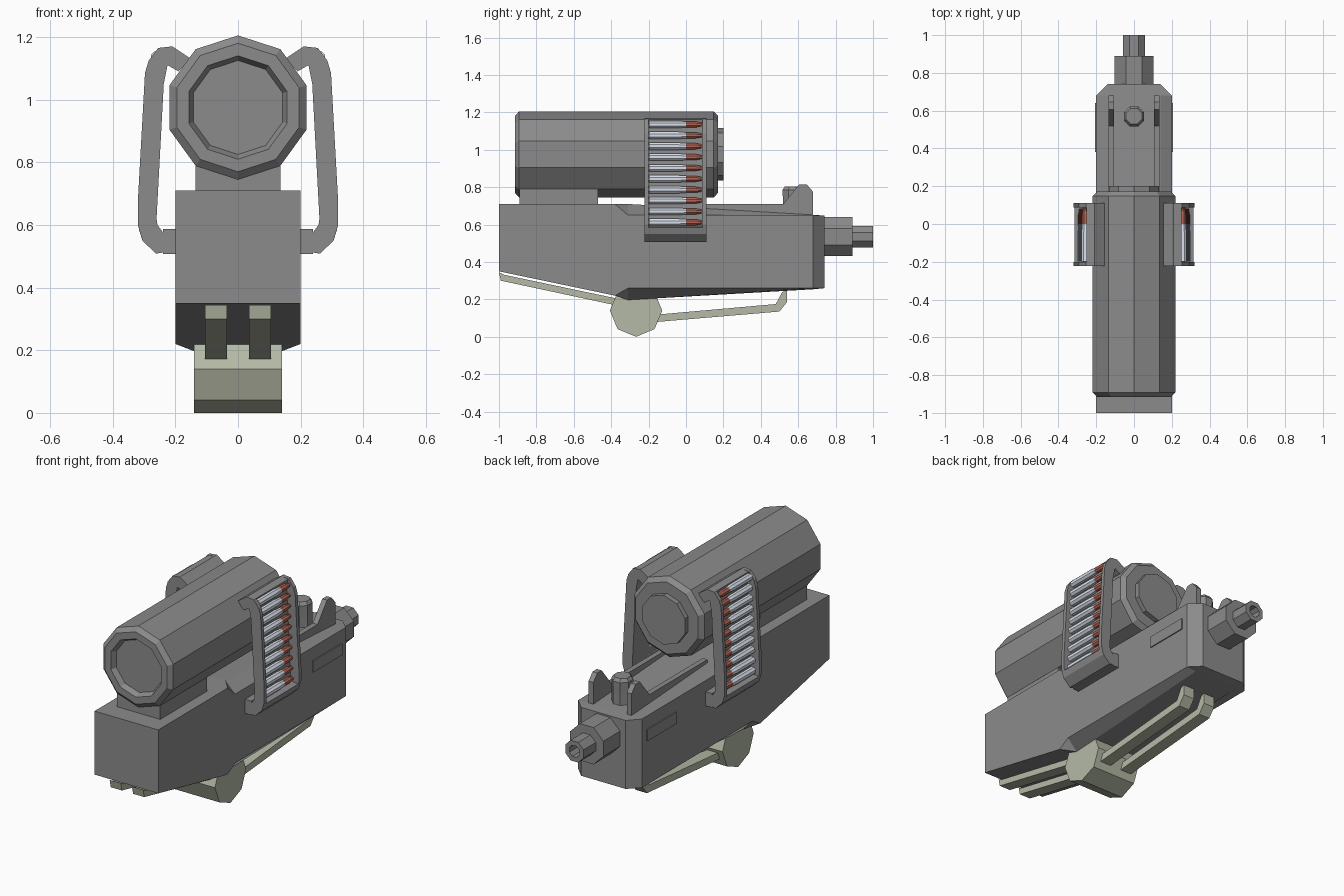
import bpy, bmesh
from math import sin, cos, pi

if "Cube" in bpy.data.objects:
    bpy.data.objects.remove(bpy.data.objects["Cube"])


def material(name, rgb):
    m = bpy.data.materials.new(name)
    m.diffuse_color = (*rgb, 1)
    m.use_nodes = True
    m.node_tree.nodes["Principled BSDF"].inputs["Base Color"].default_value = m.diffuse_color
    return m


GUNMETAL = material("gunmetal", (0.26, 0.26, 0.26))
SILVER = material("silver", (0.70, 0.75, 0.84))
RED = material("red", (0.46, 0.13, 0.09))
OLIVE = material("olive", (0.46, 0.49, 0.38))


def finish(name, bm, mat=GUNMETAL, mirror=False):
    bmesh.ops.remove_doubles(bm, verts=bm.verts, dist=1e-5)
    bmesh.ops.recalc_face_normals(bm, faces=bm.faces)
    me = bpy.data.meshes.new(name)
    bm.to_mesh(me)
    bm.free()
    ob = bpy.data.objects.new(name, me)
    bpy.context.collection.objects.link(ob)
    me.materials.append(mat)
    if mirror:
        ob.modifiers.new("mirror", 'MIRROR')
    return ob


def loft(name, rings, mat=GUNMETAL, mirror=False):
    """Skin a list of equal-length point rings and cap both ends."""
    bm = bmesh.new()
    vs = [[bm.verts.new(p) for p in ring] for ring in rings]
    n = len(vs[0])
    for a, b in zip(vs, vs[1:]):
        for i in range(n):
            j = (i + 1) % n
            bm.faces.new((a[i], a[j], b[j], b[i]))
    bm.faces.new(vs[0])
    bm.faces.new(vs[-1])
    return finish(name, bm, mat, mirror)


def side_prism(name, profile, x0, x1, mat=GUNMETAL, mirror=False):
    """Extrude a (y, z) profile along x."""
    return loft(name, [[(x, y, z) for y, z in profile] for x in (x0, x1)], mat, mirror)


def front_prism(name, profile, y0, y1):
    """Extrude an (x, z) profile along y, mirrored to both sides."""
    return loft(name, [[(x, y, z) for x, z in profile] for y in (y0, y1)], mirror=True)


def tube(name, steps, sides, x, z, turn=0.0, mat=GUNMETAL, mirror=False):
    """Faceted body along y from (radius, y) steps."""
    ang = [2 * pi * i / sides + turn for i in range(sides)]
    return loft(name, [[(x + r * sin(a), y, z + r * cos(a)) for a in ang]
                       for r, y in steps], mat, mirror)


def box(name, x0, x1, y0, y1, z0, z1, mirror=False):
    return side_prism(name, [(y0, z0), (y1, z0), (y1, z1), (y0, z1)], x0, x1, mirror=mirror)


# Main housing: y, half width, half width of top/bottom, bottom, side bottom, side top, top
# (corner points merge where the chamfers close)
sections = [
    (-1.00, .20, .20, .35, .35, .71, .71),
    (-0.38, .20, .20, .22, .22, .71, .71),
    (-0.31, .20, .14, .197, .26, .65, .71),
    (0.68, .20, .14, .254, .26, .65, .652),
    (0.74, .14, .14, .26, .26, .648, .648),
]
rings = []
for y, w, t, b, sb, st, top in sections:
    half = [(t, b), (w, sb), (w, st), (t, top)]
    rings.append([(x, y, z) for x, z in half] + [(-x, y, z) for x, z in reversed(half)])
loft("housing", rings)

# Thin raised bars on the housing sides
box("side_bar", .19, .206, .38, .64, .51, .575, True)

# Top rails with sight fins, and the post between them
side_prism("sight_rail", [(0, .64), (.68, .64), (.68, .775), (.645, .815), (.605, .815),
                          (.52, .71), (0, .71)], .105, .135, mirror=True)
loft("sight_post", [[(r * cos(2 * pi * (i + .5) / 8), .57 + r * sin(2 * pi * (i + .5) / 8), z)
                     for i in range(8)]
                    for r, z in [(.056, .64), (.056, .715), (.058, .785), (.045, .803)]])

# Stepped barrel with hollow muzzle
tube("barrel_collar", [(.113, .73), (.113, .89)], 8, 0, .535, pi / 8)
tube("muzzle", [(.062, .88), (.062, 1.0), (.034, 1.0), (.034, .92)], 8, 0, .535, pi / 8)

# Ten-sided drum on its pedestal
tube("drum", [(.15, -.885), (.165, -.915), (.205, -.915), (.23, -.893), (.23, .148),
              (.205, .172), (.14, .172), (.14, .20)], 10, 0, .975)
box("drum_pedestal", -.135, .135, -.89, -.47, .70, .80)

# Feed chutes: two end plates with a recessed channel between them
plate = [(.235, .513), (.262, .508), (.305, .55), (.32, .60), (.32, .67), (.297, 1.085),
         (.285, 1.125), (.255, 1.165), (.21, 1.17), (.15, 1.13), (.19, 1.09), (.225, 1.11),
         (.237, 1.05), (.26, .62), (.257, .60), (.235, .57)]
channel = plate[:3] + [(.316, .585), (.270, .592), (.267, .66), (.247, 1.05), (.243, 1.12),
                       (.252, 1.163)] + plate[8:]
front_prism("chute_rear_plate", plate, -.222, -.20)
front_prism("chute_front_plate", plate, .088, .11)
front_prism("chute_channel", channel, -.20, .088)
box("chute_port", .19, .24, -.222, .11, .507, .587, True)

# Cartridges stacked in the chutes
for i in range(10):
    t = i / 9
    x, z = .279 - .021 * t, .612 + .523 * t
    tube(f"cartridge_case_{i}", [(.021, -.198), (.021, -.04), (.018, -.01), (.018, 0)],
         8, x, z, pi / 8, SILVER, True)
    tube(f"cartridge_tip_{i}", [(.0175, -.005), (.0175, .05), (.011, .083)],
         8, x, z, pi / 8, RED, True)

# Underslung hub and folded legs
hub = [(-.267 + .14 * sin(pi * i / 4), .14 + .14 * cos(pi * i / 4)) for i in range(8)]
side_prism("leg_hub", hub, -.14, .14, OLIVE)
side_prism("front_leg", [(-.99, .30), (-.30, .152), (-.30, .19), (-.975, .332), (-1.0, .345)],
           .035, .105, OLIVE, True)
side_prism("rear_leg", [(-.22, .074), (.50, .135), (.54, .185), (.54, .245), (.515, .24),
                        (.48, .175), (-.22, .113)], .035, .105, OLIVE, True)
